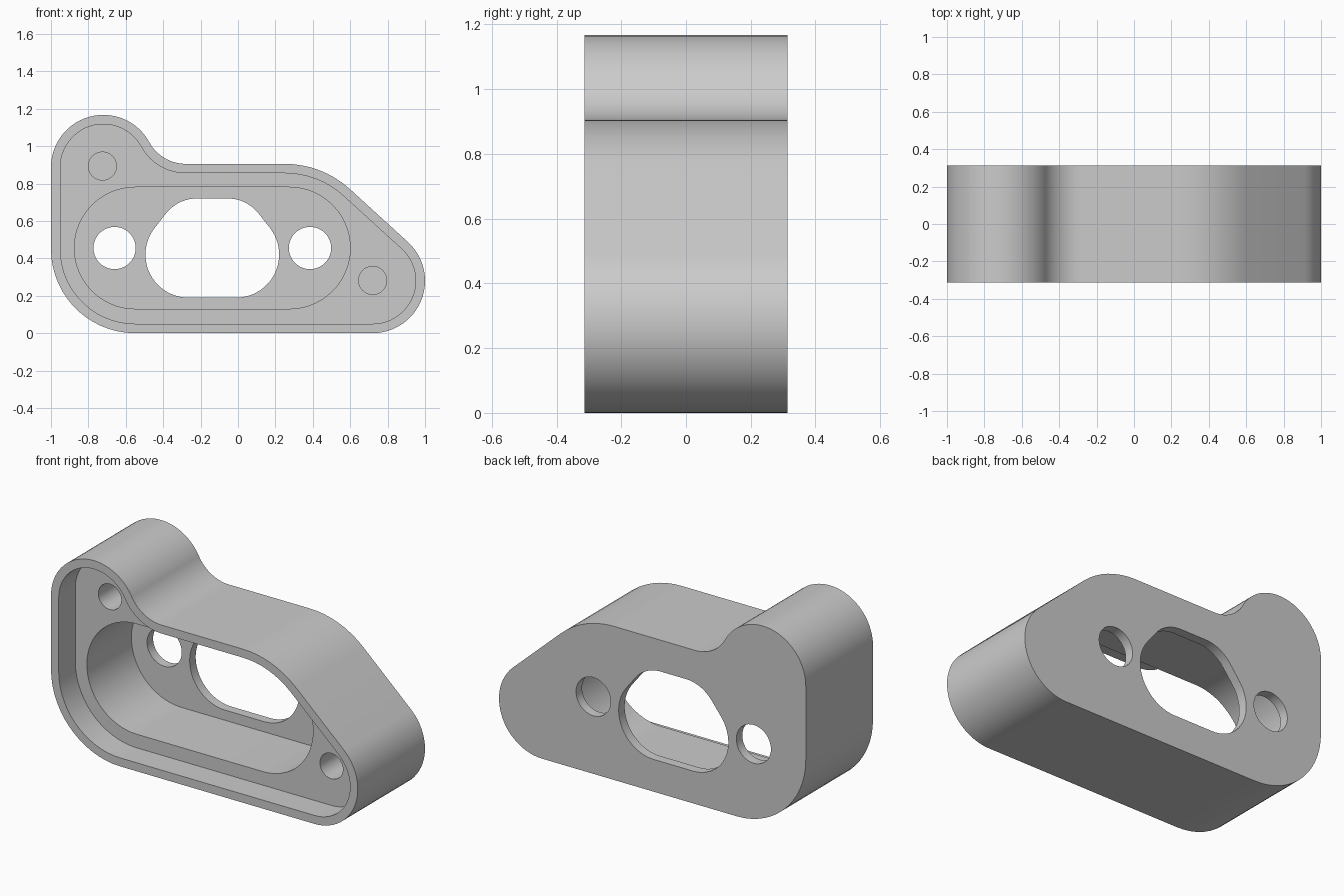
import bpy, bmesh
from math import cos, sin, radians, ceil

if "Cube" in bpy.data.objects:
    bpy.data.objects.remove(bpy.data.objects["Cube"])

FRONT, BACK = -0.313, 0.313
LEDGE = FRONT + 0.155      # floor of the shallow lip recess
PLATE = FRONT + 0.57       # inner face of the thin back plate


def outline(arcs, inset=0.0):
    """Join arcs (x, z, radius, start, end) into a clockwise x-z loop."""
    pts = []
    for cx, cz, r, a0, a1 in arcs:
        r += inset if a1 > a0 else -inset      # rising angle = concave arc
        n = ceil(abs(a1 - a0) / 6)
        for i in range(n + 1):
            a = radians(a0 + (a1 - a0) * i / n)
            pts.append((cx + r * cos(a), cz + r * sin(a)))
    return pts


def circle(x, z, r, n=40):
    return [(x + r * cos(radians(360 * i / n)), z + r * sin(radians(360 * i / n)))
            for i in range(n)]


def prism(name, pts, y0, y1):
    """Extrude an x-z loop from y0 to y1."""
    bm = bmesh.new()
    face = bm.faces.new([bm.verts.new((x, y0, z)) for x, z in pts])
    ext = bmesh.ops.extrude_face_region(bm, geom=[face])["geom"]
    bmesh.ops.translate(bm, vec=(0, y1 - y0, 0),
                        verts=[g for g in ext if isinstance(g, bmesh.types.BMVert)])
    bmesh.ops.recalc_face_normals(bm, faces=bm.faces)
    mesh = bpy.data.meshes.new(name)
    bm.to_mesh(mesh)
    bm.free()
    obj = bpy.data.objects.new(name, mesh)
    bpy.context.collection.objects.link(obj)
    return obj


def cut(body, pts, y0, y1):
    """Subtract a prism from the body."""
    cutter = prism("cutter", pts, y0, y1)
    cutter.hide_render = True
    mod = body.modifiers.new("cut", 'BOOLEAN')
    mod.operation, mod.solver, mod.object = 'DIFFERENCE', 'EXACT', cutter
    bpy.context.view_layer.objects.active = body
    bpy.ops.object.modifier_apply(modifier=mod.name)
    bpy.data.objects.remove(cutter)


# Outer shell profile: tall lobe, concave blend, shoulder, right lobe, bottom corner
shell = [(-0.72, 0.887, 0.28, 180, 28.5),
         (-0.28, 1.1255, 0.2205, 208.5, 270),
         (0.25, 0.388, 0.517, 90, 47.6),
         (0.72, 0.28, 0.28, 47.6, -90),
         (-0.55, 0.45, 0.45, 270, 180)]
body = prism("housing", outline(shell), FRONT, BACK)

# Lip recess following the outer profile
cut(body, outline(shell, 0.05), FRONT - 0.1, LEDGE)

# Deep stadium-shaped pocket
pocket = [(-0.55, 0.455, 0.325, 270, 90), (0.275, 0.455, 0.325, 90, -90)]
cut(body, outline(pocket), LEDGE - 0.05, PLATE)

# Central window through the back plate
window = [(-0.265, 0.42, 0.23, 270, 141.9), (-0.22, 0.51, 0.21, 141.9, 90),
          (-0.055, 0.51, 0.21, 90, 38.1), (-0.01, 0.42, 0.23, 38.1, -90)]
cut(body, outline(window), PLATE - 0.05, BACK + 0.1)

# Round through-holes beside the window
for x in (-0.66, 0.385):
    cut(body, circle(x, 0.455, 0.113), PLATE - 0.05, BACK + 0.1)

# Blind screw holes in the two lobes
for x, z in ((-0.725, 0.893), (0.72, 0.282)):
    cut(body, circle(x, z, 0.075), LEDGE - 0.05, PLATE)

# Smooth curved walls, crisp rims
body.select_set(True)
bpy.context.view_layer.objects.active = body
bpy.ops.object.shade_smooth_by_angle(angle=radians(30))
